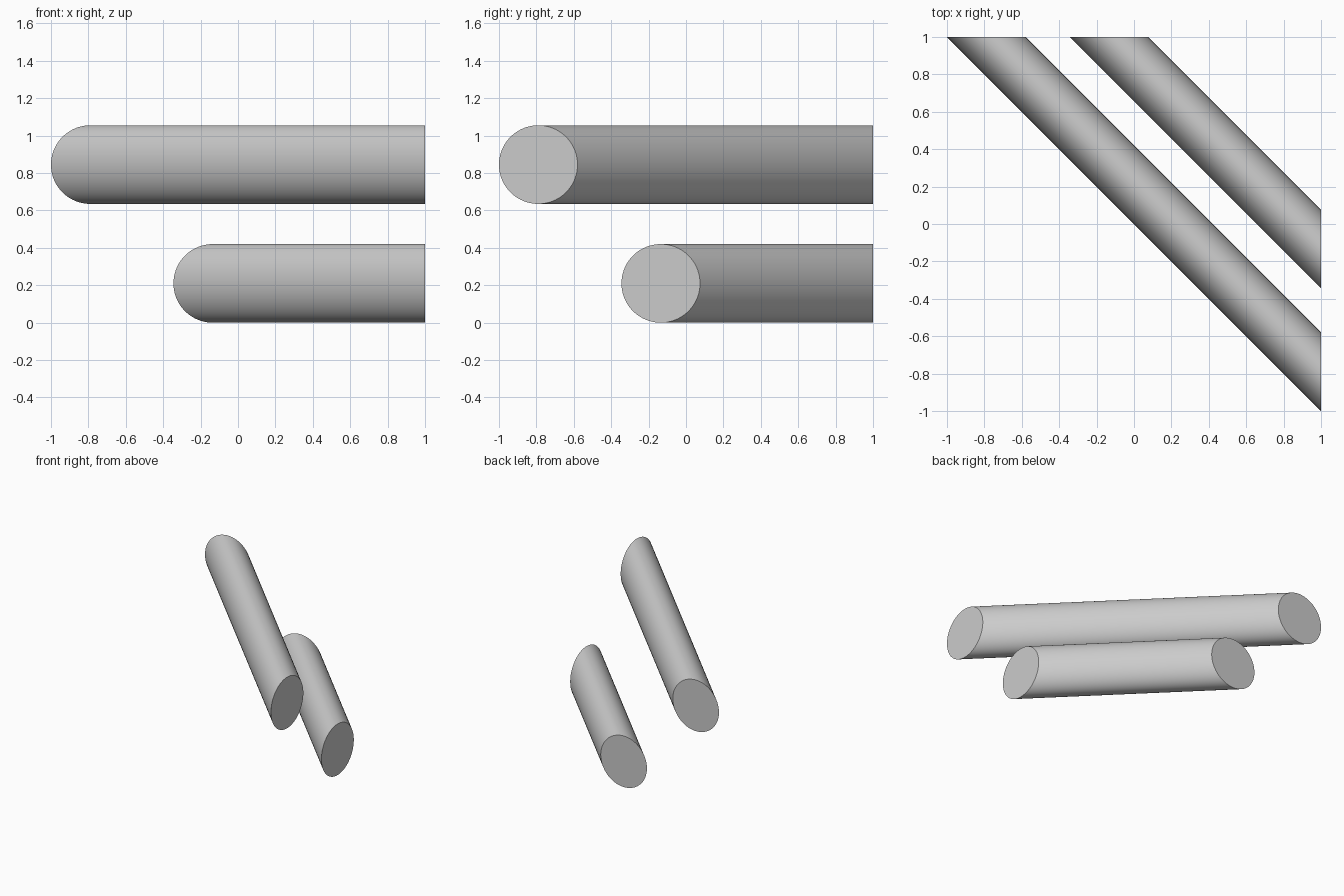
import bpy, bmesh, math

if "Cube" in bpy.data.objects:
    bpy.data.objects.remove(bpy.data.objects["Cube"])

SEGMENTS = 96
RADIUS = 0.21


def diagonal_rod(name, offset, height):
    """Rod running along (1,-1,0), mitred by the planes x = 1 and y = 1.
    Both mitre faces are true circles."""
    bm = bmesh.new()
    right_ring, back_ring = [], []
    for i in range(SEGMENTS):
        a = 2 * math.pi * i / SEGMENTS
        u = offset + RADIUS * math.cos(a)
        z = height + RADIUS * math.sin(a)
        right_ring.append(bm.verts.new((1, u, z)))
        back_ring.append(bm.verts.new((u, 1, z)))
    # side wall
    for i in range(SEGMENTS):
        j = (i + 1) % SEGMENTS
        bm.faces.new((right_ring[i], right_ring[j], back_ring[j], back_ring[i]))
    # end caps
    bm.faces.new(right_ring)
    bm.faces.new(back_ring)
    bmesh.ops.recalc_face_normals(bm, faces=bm.faces[:])

    mesh = bpy.data.meshes.new(name)
    bm.to_mesh(mesh)
    bm.free()
    obj = bpy.data.objects.new(name, mesh)
    bpy.context.collection.objects.link(obj)
    bpy.ops.object.select_all(action='DESELECT')
    obj.select_set(True)
    bpy.context.view_layer.objects.active = obj
    bpy.ops.object.shade_smooth_by_angle(angle=math.radians(30))
    return obj


# long upper rod and short lower rod
diagonal_rod("upper_rod", -0.79, 0.845)
diagonal_rod("lower_rod", -0.135, 0.21)
